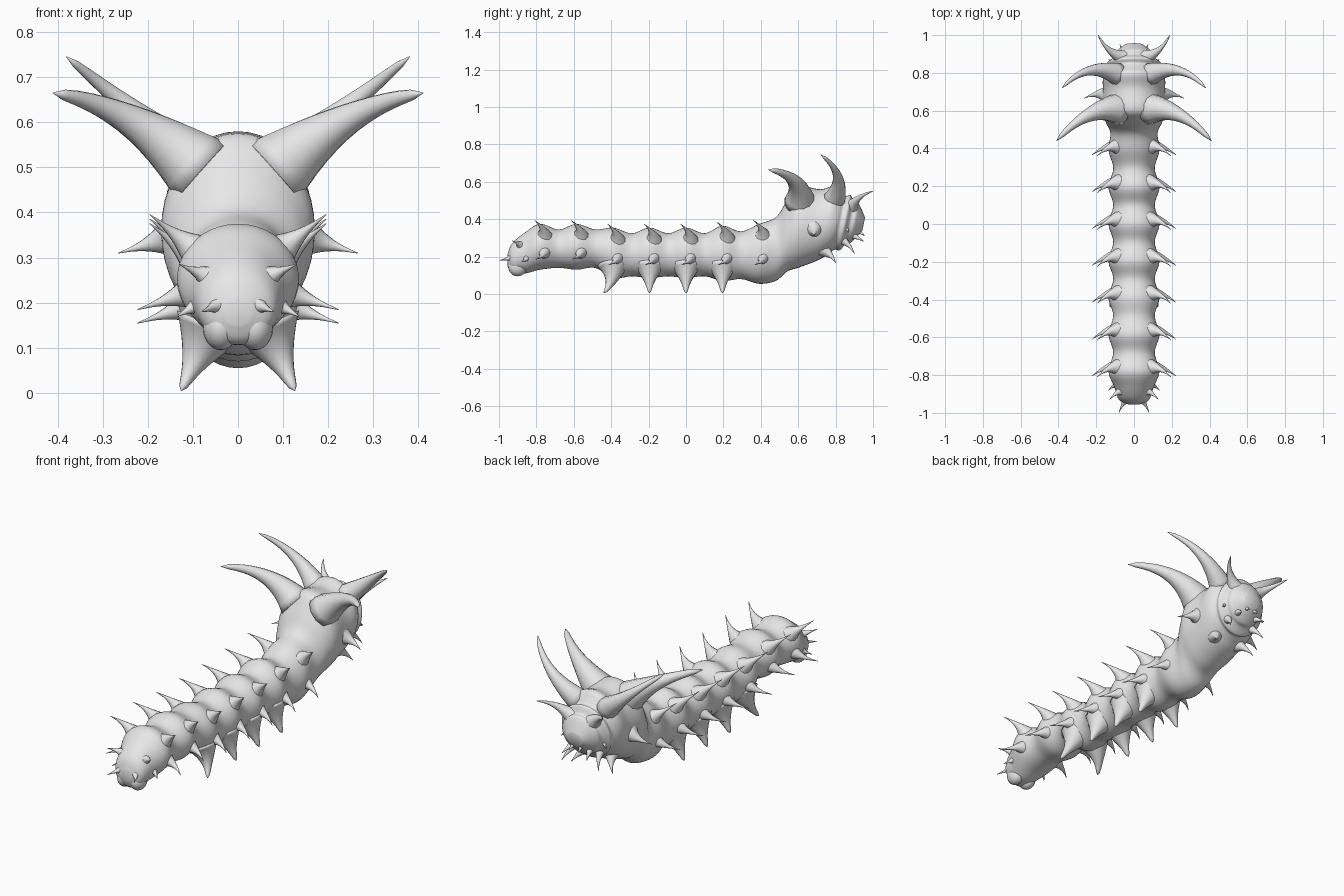
import bpy, bmesh, math
from mathutils import Matrix, Vector

cube = bpy.data.objects.get("Cube")
if cube:
    bpy.data.objects.remove(cube)

skin = bpy.data.materials.new("light grey skin")
skin.use_nodes = True
grey = (.8, .8, .8, 1)
skin.diffuse_color = grey
skin.node_tree.nodes["Principled BSDF"].inputs["Base Color"].default_value = grey


def smooth_path(points, steps):
    """Catmull-Rom curve through points of any dimension."""
    knots = [Vector(point) for point in points]
    knots = [knots[0]] + knots + [knots[-1]]
    path = []
    for before, start, end, after in zip(knots, knots[1:], knots[2:], knots[3:]):
        leaving, arriving = (end - before) / 2, (after - start) / 2
        for i in range(steps):
            t = i / steps
            ease = t * t * (3 - 2 * t)
            path.append(start.lerp(end, ease)
                        + leaving * (t * (1 - t) ** 2)
                        - arriving * (t * t * (1 - t)))
    return path + [knots[-1]]


def circle(sides):
    """Cosine and sine of evenly spaced angles."""
    angles = [math.tau * k / sides for k in range(sides)]
    return [(math.cos(angle), math.sin(angle)) for angle in angles]


def loft(bm, rings):
    """Skin a list of rings of points and close both ends."""
    loops = [[bm.verts.new(co) for co in ring] for ring in rings]
    for lower, upper in zip(loops, loops[1:]):
        for i in range(len(lower)):
            bm.faces.new((lower[i - 1], lower[i], upper[i], upper[i - 1]))
    bm.faces.new(loops[0])
    bm.faces.new(loops[-1])


def finish(name, bm):
    bmesh.ops.recalc_face_normals(bm, faces=bm.faces)
    mesh = bpy.data.meshes.new(name)
    bm.to_mesh(mesh)
    bm.free()
    mesh.materials.append(skin)
    mesh.shade_smooth()
    bpy.context.collection.objects.link(bpy.data.objects.new(name, mesh))


def spike_pair(name, base, tip, root, elbow=None, end=.003, steps=12):
    """Mirrored pair of curved spikes with a flared root and rounded tip."""
    base, tip = Vector(base), Vector(tip)
    if elbow is None:
        bow = Vector((0, .2, 0)) * (tip - base).length
        elbow = (base + tip) / 2 + bow
    elbow = Vector(elbow)
    bm = bmesh.new()
    for side in (1, -1):
        rings = []
        for i in range(steps + 1):
            t = i / steps
            near, far = base.lerp(elbow, t), elbow.lerp(tip, t)
            centre, tangent = near.lerp(far, t), far - near
            across = tangent.cross(Vector((0, 1, .3))).normalized()
            along = tangent.cross(across).normalized()
            radius = root * (1 - t) ** 2 + end * math.sqrt(1 - t ** 8)
            radius = max(radius, .001)
            ring = [centre + (across * c + along * s) * radius for c, s in circle(12)]
            rings.append([(co.x * side, co.y, co.z) for co in ring])
        loft(bm, rings)
    finish(name, bm)


# Body profile as (y, top, bottom, half width), starting at the tail
profile = [(-.955, .21, .15, .03), (-.93, .27, .11, .08), (-.86, .33, .11, .105)]

# Evenly spaced segments: a wide ridge, then a narrow valley
for k in range(-4, 3):
    y = k * .195
    rear, forward = k < -2, max(k, 0)
    top = .375 if rear else .355 + forward * .01
    belly = .13 if rear else .085 - forward * .015
    side = .195 if rear else .165
    profile.append((y, top, belly, .135))
    if k < 2:
        profile.append((y + .1, top - .03, belly + .01, .11))
    spike_pair("dorsal_thorn", (.08, y + .02, top - .07), (.195, y - .03, top + .02), .05)
    spike_pair("lateral_thorn", (.1, y + .02, side + .03), (.222, y - .025, side - .01), .04)
    # Prolegs under the middle segments, the rearmost pair bent back
    if -3 < k < 2:
        foot = y - .05 if k == -2 else y
        spike_pair("proleg", (.06, y, .15), (.126, foot, .005), .07, (.1, y, .06), .012)

# Swollen thorax
profile += [(.48, .41, .07, .125), (.54, .5, .12, .15), (.6, .575, .14, .17),
            (.7, .56, .17, .165), (.765, .58, .195, .165)]

# Neck folds and domed head
for i in range(7):
    swell = 1 - (i / 6.2) ** 2
    if i in (1, 3):
        swell -= .12
    profile.append((.8 + i * .025, .4 + swell * .145, .345 - swell * .125,
                    .04 + swell * .115))

# Body skin, with the thorax and head leaning forward
rings = []
for y, top, bottom, width in smooth_path(profile, 5):
    middle, half = (top + bottom) / 2, (top - bottom) / 2
    lean = min(max(y - .6, 0), .2) * half
    rings.append([(width * c, y + lean * s, middle + half * s) for c, s in circle(40)])
bm = bmesh.new()
loft(bm, rings)
finish("body", bm)

# Rear claspers
bm = bmesh.new()
for side in (1, -1):
    place = Matrix.Translation((side * .038, -.9, .145))
    bmesh.ops.create_uvsphere(bm, u_segments=20, v_segments=12, radius=.05,
                              matrix=place @ Matrix.Diagonal((.8, 1, 1, 1)))
finish("rear_claspers", bm)

# Tail thorns
spike_pair("tail_upper_thorn", (.05, -.88, .25), (.13, -.93, .285), .04)
spike_pair("tail_side_thorn", (.08, -.85, .2), (.135, -.88, .17), .03)
spike_pair("tail_end_thorn", (.03, -.92, .2), (.08, -.998, .18), .035)

# Long curved horns on the thorax and short ones on the head
spike_pair("rear_horn", (.08, .61, .49), (.41, .44, .665), .07, (.25, .62, .64), .017)
spike_pair("front_horn", (.08, .79, .5), (.38, .72, .745), .05, (.25, .865, .64), .012)
spike_pair("head_horn", (.05, .88, .45), (.19, 1, .55), .04, (.14, .9, .52), .006)

# Side thorns and small legs of the thorax
spike_pair("shoulder_thorn", (.13, .68, .35), (.265, .665, .31), .06)
spike_pair("collar_thorn", (.1, .84, .36), (.135, .87, .33), .02)
spike_pair("rear_leg", (.07, .73, .24), (.125, .8, .165), .04)
spike_pair("middle_leg", (.07, .82, .3), (.11, .9, .215), .03)
spike_pair("front_leg", (.05, .87, .32), (.075, .95, .28), .025)
spike_pair("mouth_feeler", (.02, .91, .34), (.03, .955, .31), .015)
